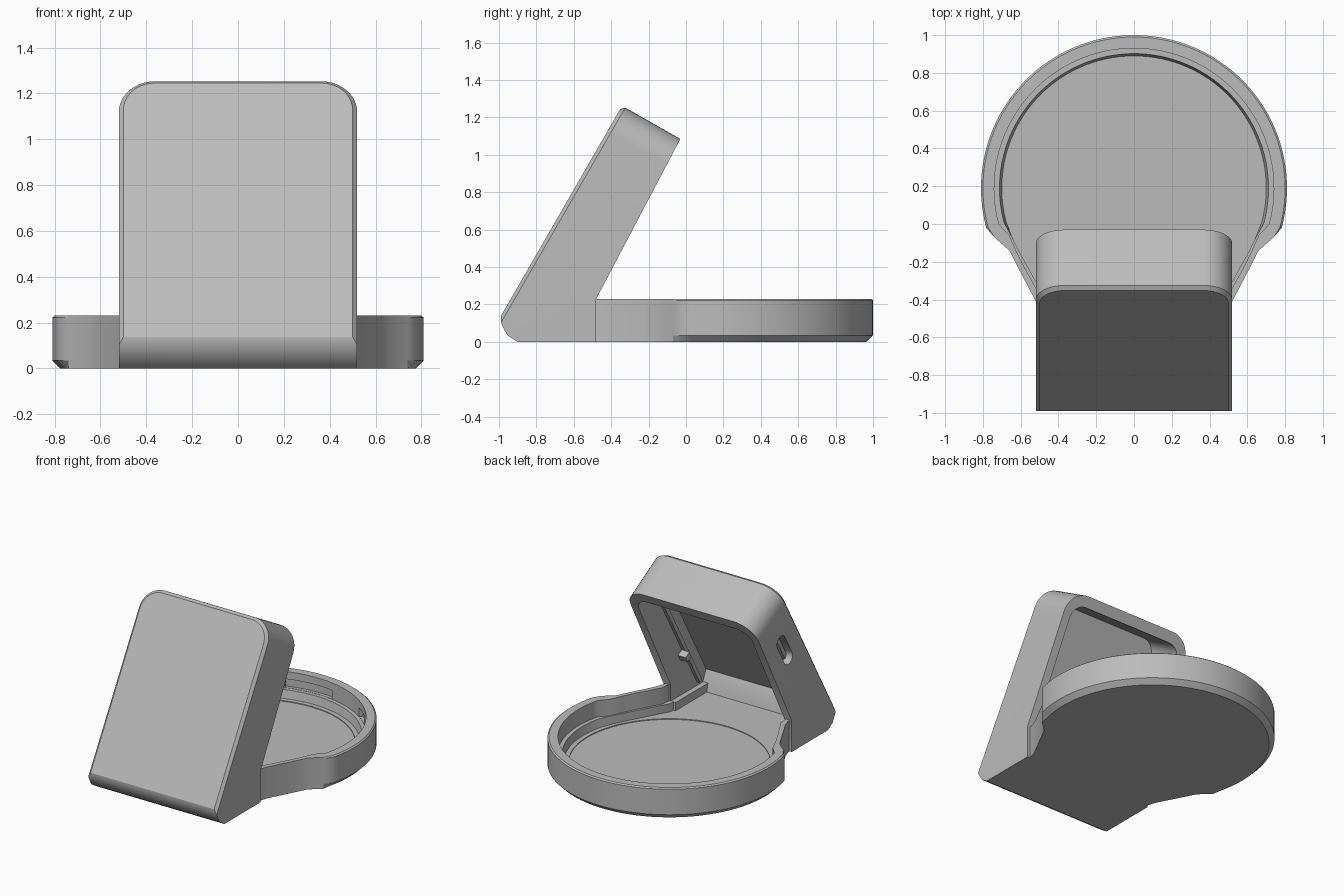
import bpy, bmesh, math
from mathutils import Vector

if "Cube" in bpy.data.objects:
    bpy.data.objects.remove(bpy.data.objects["Cube"])

grey = bpy.data.materials.new("light_grey")
grey.diffuse_color = (0.5, 0.5, 0.5, 1)
grey.use_nodes = True
grey.node_tree.nodes["Principled BSDF"].inputs["Base Color"].default_value = grey.diffuse_color


def finish(name, bm):
    bmesh.ops.recalc_face_normals(bm, faces=bm.faces)
    me = bpy.data.meshes.new(name)
    bm.to_mesh(me)
    bm.free()
    ob = bpy.data.objects.new(name, me)
    bpy.context.collection.objects.link(ob)
    me.materials.append(grey)
    return ob


def loft(name, loops):
    """Stack of equal-length closed loops, capped at both ends."""
    bm = bmesh.new()
    rings = [[bm.verts.new(p) for p in loop] for loop in loops]
    n = len(rings[0])
    for a, b in zip(rings, rings[1:]):
        for i in range(n):
            j = (i + 1) % n
            bm.faces.new((a[i], a[j], b[j], b[i]))
    bm.faces.new(rings[0][::-1])
    bm.faces.new(rings[-1])
    return finish(name, bm)


def slab(name, profile, half, round_pair, radius, front_chamfer=0):
    """Side profile (y, z) widened in x, with two rounded upper corners."""
    bm = bmesh.new()
    L, R = [[bm.verts.new((s * half, y, z)) for y, z in profile] for s in (-1, 1)]
    n = len(profile)
    for i in range(n):
        j = (i + 1) % n
        bm.faces.new((L[i], L[j], R[j], R[i]))
    bm.faces.new(L[::-1])
    bm.faces.new(R)
    bmesh.ops.recalc_face_normals(bm, faces=bm.faces)
    a, b = round_pair
    corners = [bm.edges.get((S[a], S[b])) for S in (L, R)]
    bmesh.ops.bevel(bm, geom=corners, offset=radius, segments=10,
                    profile=0.5, affect='EDGES')
    if front_chamfer:
        bm.normal_update()
        face = max(bm.faces, key=lambda f: f.normal.dot(Vector((0, -.866, .5))))
        bmesh.ops.bevel(bm, geom=list(face.edges), offset=front_chamfer,
                        segments=1, affect='EDGES')
    return finish(name, bm)


def cut(ob, cutters):
    for c in cutters:
        m = ob.modifiers.new("cut", 'BOOLEAN')
        m.operation, m.object, m.solver = 'DIFFERENCE', c, 'EXACT'
    dg = bpy.context.evaluated_depsgraph_get()
    me = bpy.data.meshes.new_from_object(ob.evaluated_get(dg))
    ob.modifiers.clear()
    ob.data = me
    for c in cutters:
        bpy.data.objects.remove(c)


def box(name, x0, x1, y0, y1, z0, z1):
    return loft(name, [[(x0, y0, z), (x1, y0, z), (x1, y1, z), (x0, y1, z)]
                       for z in (z0, z1)])


CY = 0.19  # centre of the round dish


def polar(r, deg, z):
    t = math.radians(deg)
    return (r * math.cos(t), CY + r * math.sin(t), z)


def outline(r, neck, z):
    """Round dish outline that narrows into a neck toward the stand."""
    arc = [polar(r, -15 + 210 * i / 72, z) for i in range(73)]
    return (arc + [(-x, y, z) for x, y in neck]
            + [(x, y, z) for x, y in reversed(neck)])


# round dish with pinched neck
outer = [(.74, -.07), (.66, -.14), (.614, -.23), (.52, -.41), (.50, -.48)]
bore = [(.66, -.06), (.62, -.15), (.58, -.23), (.48, -.41), (.46, -.6)]
low = [(.64, -.08), (.60, -.16), (.555, -.24), (.44, -.45), (.42, -.6)]
dish = loft("dish", [outline(r, outer, z) for r, z in
                     ((.775, 0), (.81, .035), (.81, .222), (.80, .23))])
cutters = [loft("bore", [outline(.70, low, .05), outline(.712, low, .11),
                         outline(.74, bore, .11), outline(.74, bore, .3)]),
           loft("floor_recess", [[polar(.668, i * 5, z) for i in range(72)]
                                 for z in (.044, .1)])]
# shallow retaining slots in the inner wall
for mid, w in ((95, 14), (50, 5)):
    degs = [mid - w + 2 * w * i / 6 for i in range(7)]
    cutters.append(loft("slot", [
        [polar(.70, d, z) for d in degs] + [polar(.765, d, z) for d in reversed(degs)]
        for z in (.112, .175)]))
cut(dish, cutters)

# leaning hollow stand
stand = slab("stand", [(-.90, 0), (-.955, .035), (-1, .12), (-.342, 1.262),
                       (-.03, 1.085), (-.48, .23), (-.48, 0)],
             .52, (3, 4), .155, .02)
hollow = slab("hollow", [(-.84, .05), (-.86, .13), (-.89, .19), (-.328, 1.168),
                         (.105, .918), (-.3, .05)], .46, (3, 4), .1)
# cable slot through one side, following the lean
ring = []
for i in range(24):
    t = 2 * math.pi * i / 24
    u = .05 * math.cos(t) + (.08 if math.cos(t) > 0 else -.08)
    v = .05 * math.sin(t)
    ring.append((-.40 + .5 * u + .866 * v, .776 + .866 * u - .5 * v))
cable = loft("cable_slot", [[(x, y, z) for y, z in ring] for x in (-.6, -.4)])
cut(stand, [hollow, cable])

# inner ledges, guide ribs and clips on both side walls
for s, side in ((1, "right"), (-1, "left")):
    box("ledge_" + side, s * .42, s * .47, -.86, -.481, .03, .11)
    for part, d, w, a, b, x in (("rib_", .15, .03, .12, 1.08, .435),
                                ("clip_", .18, .05, .42, .47, .40)):
        quad = []
        for u, v in ((a, d), (b, d), (b, d + w), (a, d + w)):
            quad.append((-1 + .5 * u + .866 * v, .12 + .866 * u - .5 * v))
        loft(part + side, [[(s * k, y, z) for y, z in quad] for k in (x, .47)])

# smooth curves, sharp edges
for ob in bpy.data.objects:
    ob.select_set(True)
    bpy.context.view_layer.objects.active = ob
bpy.ops.object.shade_smooth_by_angle(angle=math.radians(30))
